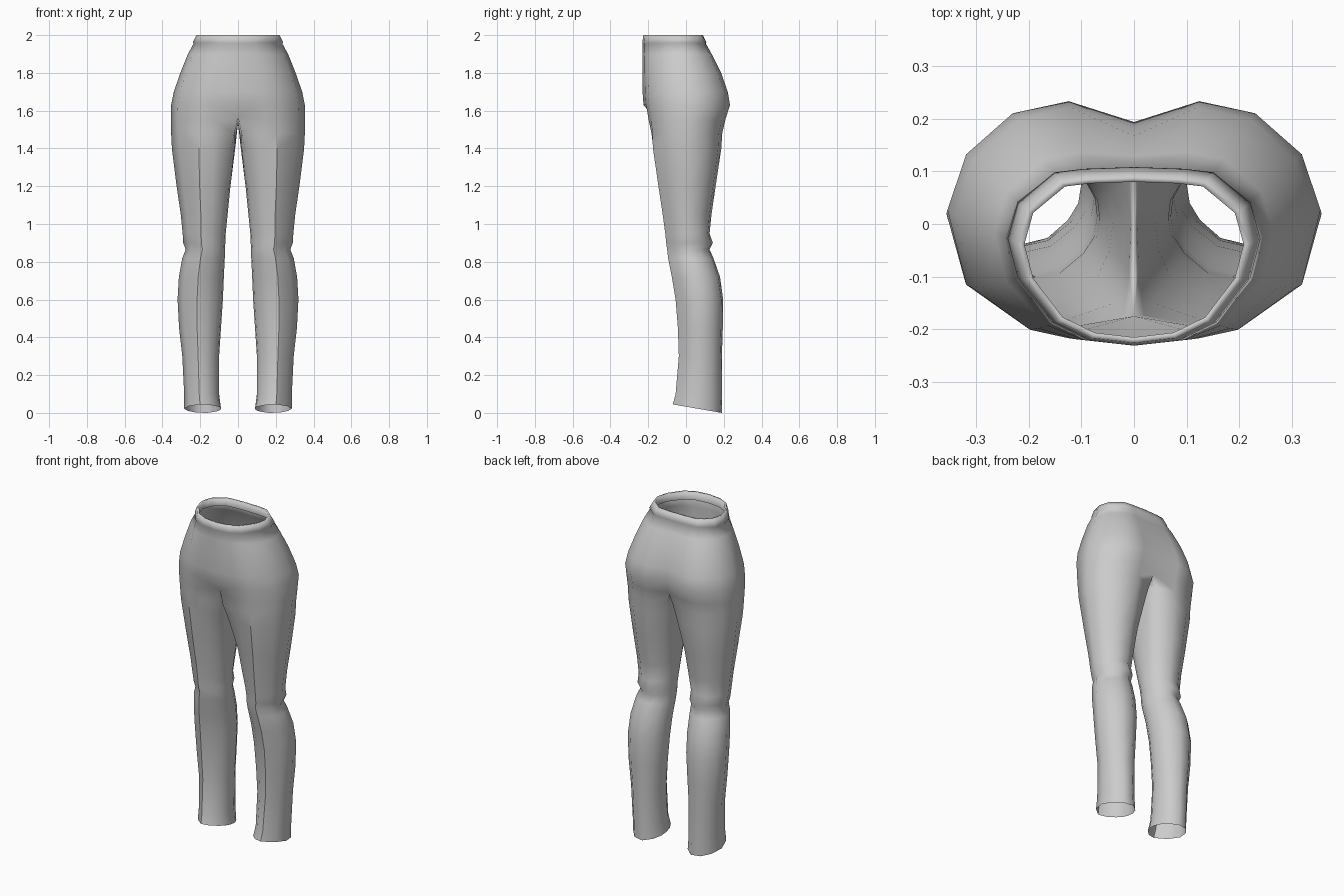
import bpy
import bmesh

cube = bpy.data.objects.get("Cube")
if cube:
    bpy.data.objects.remove(cube, do_unlink=True)

# Cross-sections in a unit box: u runs inner to outer, v runs front to back.
# The first nine points wrap the outside, the last three close the inner leg.
LEG = [(.13, .2), (.33, .05), (.57, 0), (.87, .2), (1, .5), (.9, .77), (.68, .96),
       (.38, 1), (.13, .84), (.02, .66), (0, .5), (.03, .34)]
HIP = [(0, 0), (.37, .03), (.58, .065), (.9, .24), (1, .55), (.9, .78), (.65, .95),
       (.35, 1), (0, .94), (0, .75), (0, .5), (0, .25)]
WAIST = [(0, 0), (.36, .03), (.65, .13), (.92, .38), (1, .6), (.92, .8), (.63, .97),
         (.4, .99), (0, 1)]
OUTSIDE = 9

# Levels: height, inner x, outer x, front y, back y, blend to the next section
leg_levels = [
    (0, .09, .285, -.07, .19, 0),
    (.1, .1, .285, -.055, .19, 0),
    (.3, .1, .295, -.038, .19, 0),
    (.45, .09, .312, -.043, .195, 0),
    (.6, .08, .32, -.055, .197, 0),
    (.72, .075, .313, -.075, .18, 0),
    (.82, .07, .295, -.095, .145, 0),
    (.865, .07, .277, -.1, .125, 0),
    (.9, .067, .29, -.105, .142, 0),
    (.95, .065, .293, -.11, .125, 0),
    (1.05, .055, .303, -.125, .135, .1),
    (1.2, .04, .325, -.15, .157, .2),
    (1.4, .015, .35, -.187, .187, .5),
    (1.48, .006, .354, -.197, .192, .7),
]
crotch_level = (1.55, 0, .356, -.21, .208, 1)
hip_levels = [
    (1.63, 0, .354, -.225, .233, 0),
    (1.7, 0, .34, -.23, .221, 0),
    (1.8, 0, .305, -.231, .187, .2),
    (1.9, 0, .265, -.231, .138, .6),
    (1.955, 0, .235, -.229, .105, 1),
    (1.96, 0, .24, -.231, .108, 1),
    (2, 0, .22, -.226, .09, 1),
    (2, 0, .208, -.215, .08, 1),
    (1.95, 0, .215, -.215, .085, 1),
]


def section(level, start, end):
    """Place a blend of two unit sections at one level."""
    z, inner, outer, front, back, t = level
    points = []
    for (ua, va), (ub, vb) in zip(start, end):
        u, v = ua + (ub - ua) * t, va + (vb - va) * t
        points.append([inner + (outer - inner) * u, front + (back - front) * v, z])
    return points


def bridge(bm, lower, upper, closed):
    """Join two rings of vertices with quads."""
    count = len(lower) if closed else OUTSIDE - 1
    for i in range(count):
        j = (i + 1) % len(lower)
        bm.faces.new((lower[i], lower[j], upper[j], upper[i]))


bm = bmesh.new()
rings = []

# Leg tube, with the hem raised at the front
for number, level in enumerate(leg_levels):
    points = section(level, LEG, HIP)
    if number == 0:
        for p, (u, v) in zip(points, LEG):
            p[2] = .045 * (1 - v)
    rings.append([bm.verts.new(p) for p in points])

# Crotch ring: its inner points lie on the centre line and form the seam
points = section(crotch_level, LEG, HIP)
points[0][1] += .035
points[8][1] -= .015
points[0][2] += .02
for i in range(OUTSIDE, len(points)):
    points[i][2] = 1.53
rings.append([bm.verts.new(p) for p in points])
for lower, upper in zip(rings, rings[1:]):
    bridge(bm, lower, upper, True)

# Hips, waistband and the lip folded inside it
below = rings[-1]
for level in hip_levels:
    points = section(level, HIP, WAIST)
    if 1.6 < level[0] < 1.75:
        points[8][1] -= .012
    ring = [bm.verts.new(p) for p in points]
    bridge(bm, below, ring, False)
    below = ring

# Smooth cloth with a pressed crease down the front of the leg
for face in bm.faces:
    face.smooth = True
for lower, upper in zip(rings[:-2], rings[1:-1]):
    bm.edges.get((lower[2], upper[2])).smooth = False

mesh = bpy.data.meshes.new("trousers")
bm.to_mesh(mesh)
bm.free()
trousers = bpy.data.objects.new("trousers", mesh)
bpy.context.collection.objects.link(trousers)

# Second leg and hip
mirror = trousers.modifiers.new("mirror", "MIRROR")
mirror.use_axis[0] = True
mirror.use_mirror_merge = True
mirror.merge_threshold = .0005

# Plain grey cloth
cloth = bpy.data.materials.new("grey cloth")
cloth.use_nodes = True
colour = (.6, .6, .6, 1)
cloth.diffuse_color = colour
cloth.node_tree.nodes["Principled BSDF"].inputs["Base Color"].default_value = colour
mesh.materials.append(cloth)
